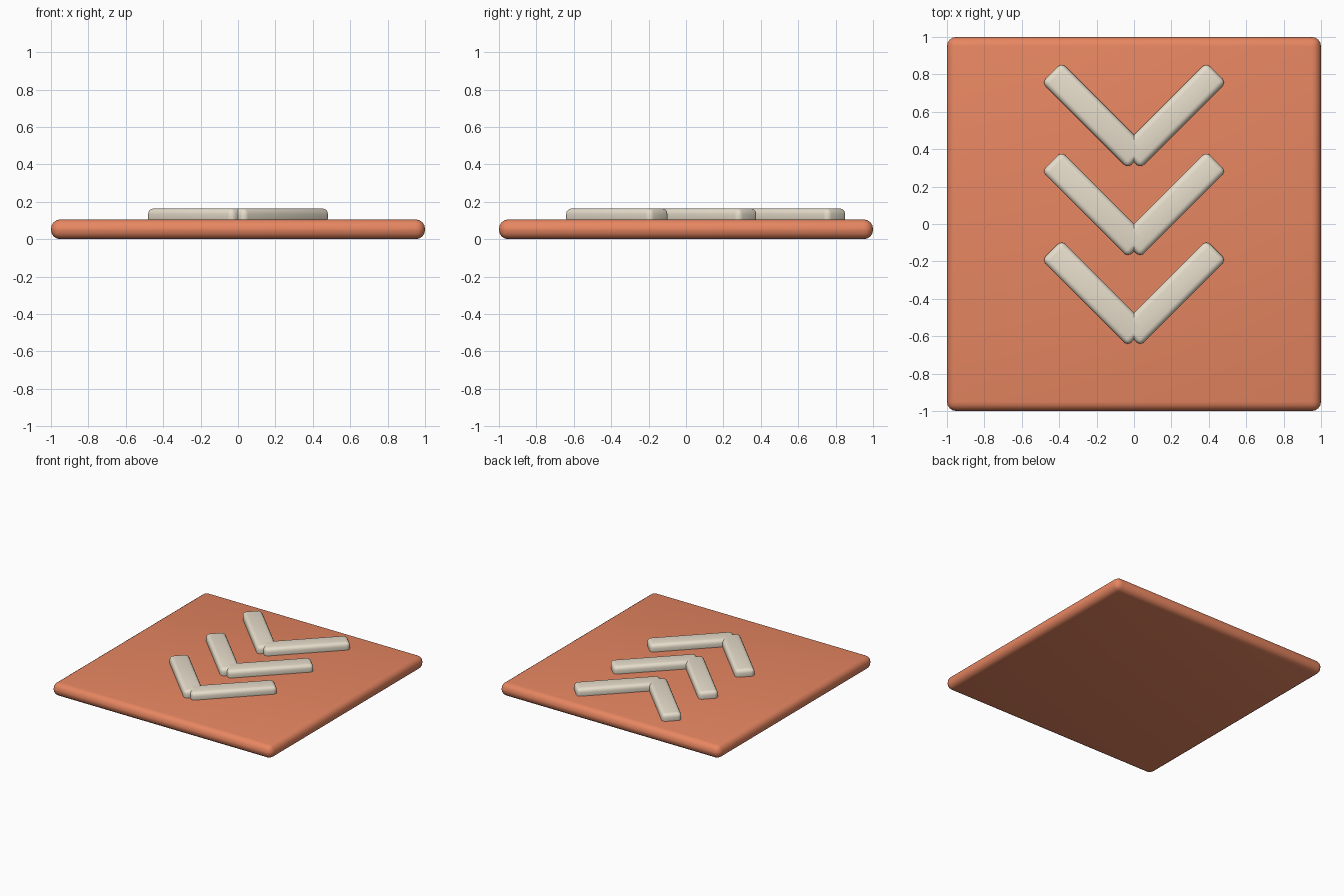
import bpy
from math import radians

if "Cube" in bpy.data.objects:
    bpy.data.objects.remove(bpy.data.objects["Cube"])


def material(name, color):
    mat = bpy.data.materials.new(name)
    mat.diffuse_color = color
    mat.use_nodes = True
    mat.node_tree.nodes["Principled BSDF"].inputs["Base Color"].default_value = mat.diffuse_color
    return mat


def rounded_box(name, size, location, bevel, mat, angle=0.0):
    bpy.ops.mesh.primitive_cube_add(size=1, location=location, rotation=(0, 0, angle))
    obj = bpy.context.object
    obj.name = name
    obj.scale = size
    bpy.ops.object.transform_apply(location=False, rotation=False, scale=True)
    mod = obj.modifiers.new("rounding", "BEVEL")
    mod.width = bevel
    mod.segments = 4
    bpy.ops.object.modifier_apply(modifier=mod.name)
    bpy.ops.object.shade_smooth_by_angle(angle=radians(35))
    obj.data.materials.append(mat)
    return obj


orange = material("orange", (0.80, 0.24, 0.12, 1))
cream = material("cream", (0.80, 0.73, 0.60, 1))

# Square floor pad with fully rounded rim
rounded_box("floor_pad", (2, 2, 0.106), (0, 0, 0.053), 0.05, orange)

# Three raised chevrons, each made of two crossing bars
for i, y in enumerate((-0.37, 0.105, 0.58)):
    for side, label in ((-1, "left"), (1, "right")):
        rounded_box(f"chevron_{i + 1}_{label}_bar", (0.65, 0.15, 0.085),
                    (side * 0.21, y, 0.1225), 0.03, cream, side * radians(45))
